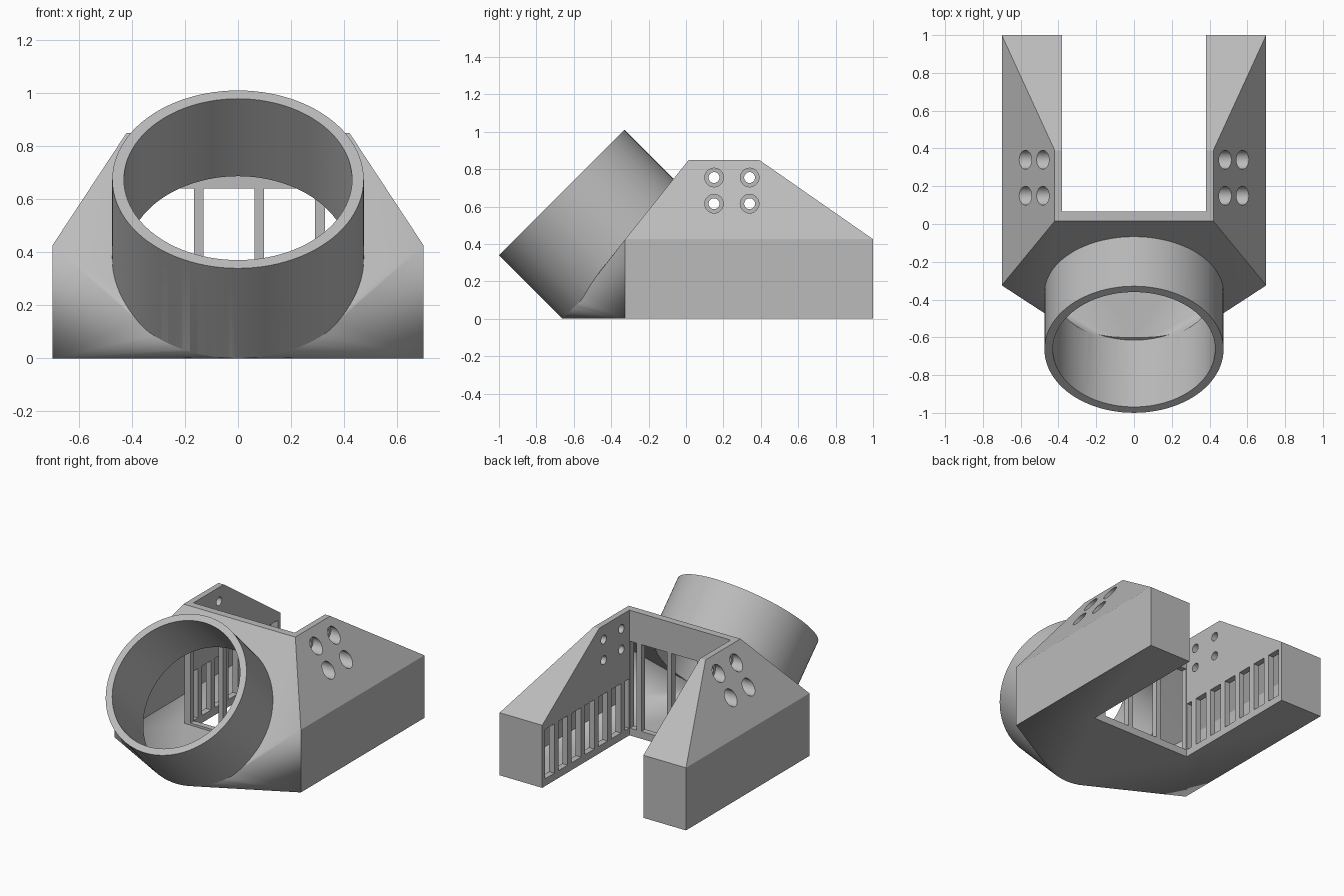
import bpy, bmesh, math
from mathutils import Vector, Matrix

if "Cube" in bpy.data.objects:
    bpy.data.objects.remove(bpy.data.objects["Cube"], do_unlink=True)

grey = bpy.data.materials.new("plain grey")
grey.use_nodes = True
colour = (0.5, 0.5, 0.5, 1)
grey.diffuse_color = colour
grey.node_tree.nodes["Principled BSDF"].inputs["Base Color"].default_value = colour

SEGMENTS = 96
TUBE_R, BORE_R = 0.474, 0.43
AXIS = Vector((0, -1, 1)).normalized()      # inlet points up and forward
BASE = Vector((0, -0.325, TUBE_R * math.sqrt(0.5)))
TUBE_LENGTH = 0.48


def finish(name, bm):
    bmesh.ops.recalc_face_normals(bm, faces=bm.faces)
    mesh = bpy.data.meshes.new(name)
    bm.to_mesh(mesh)
    bm.free()
    mesh.materials.append(grey)
    ob = bpy.data.objects.new(name, mesh)
    bpy.context.collection.objects.link(ob)
    return ob


def box(name, low, high):
    low, high = Vector(low), Vector(high)
    bm = bmesh.new()
    place = Matrix.Translation((low + high) / 2) @ Matrix.Diagonal((high - low).to_4d())
    bmesh.ops.create_cube(bm, size=1, matrix=place)
    return finish(name, bm)


def rod(name, start, end, radius, segments=SEGMENTS):
    start, end = Vector(start), Vector(end)
    turn = (end - start).to_track_quat('Z', 'Y').to_matrix().to_4x4()
    bm = bmesh.new()
    bmesh.ops.create_cone(bm, cap_ends=True, segments=segments, radius1=radius, radius2=radius,
                          depth=(end - start).length,
                          matrix=Matrix.Translation((start + end) / 2) @ turn)
    return finish(name, bm)


def duct_hull(name, corners, radius):
    """Convex skin over mirrored corners and the tilted inlet circle."""
    bm = bmesh.new()
    for x, y, z in corners:
        bm.verts.new((x, y, z))
        bm.verts.new((-x, y, z))
    turn = AXIS.to_track_quat('Z', 'Y').to_matrix().to_4x4()
    bmesh.ops.create_circle(bm, segments=SEGMENTS, radius=radius,
                            matrix=Matrix.Translation(BASE) @ turn)
    result = bmesh.ops.convex_hull(bm, input=bm.verts)
    spare = [v for v in bm.verts if not any(f.normal.length > 0 for f in v.link_faces)]
    bmesh.ops.delete(bm, geom=spare, context='VERTS')
    bmesh.ops.dissolve_limit(bm, angle_limit=0.002, verts=bm.verts, edges=bm.edges)
    return finish(name, bm)


def combine(target, tool, operation='DIFFERENCE'):
    mod = target.modifiers.new("combine", 'BOOLEAN')
    mod.operation, mod.solver, mod.object = operation, 'EXACT', tool
    bpy.context.view_layer.objects.active = target
    bpy.ops.object.modifier_apply(modifier=mod.name)
    bpy.data.objects.remove(tool, do_unlink=True)


# Outer body with the channel between the two arms
body = duct_hull("duct_body", [
    (0.70, -0.325, 0), (0.70, -0.325, 0.425), (0.42, 0.015, 0.85),
    (0.42, 0.39, 0.85), (0.70, 1, 0.425), (0.70, 1, 0)], TUBE_R)
combine(body, rod("inlet_tube", BASE, BASE + AXIS * TUBE_LENGTH, TUBE_R), 'UNION')
combine(body, box("channel", (-0.38, 0.065, -0.1), (0.38, 1.2, 1.2)))

# Hollow inside, leaving walls and solid screw pillars
cavity = duct_hull("cavity", [
    (0.66, -0.30, 0.04), (0.66, -0.30, 0.385), (0.40, 0.02, 0.79),
    (0.40, 0.37, 0.79), (0.66, 0.96, 0.385), (0.66, 0.96, 0.04)], BORE_R)
combine(cavity, box("channel_walls", (-0.42, 0.025, -0.1), (0.42, 1.2, 1.2)))
screws = [(side, y, z) for side in (-1, 1) for y in (0.15, 0.34) for z in (0.615, 0.755)]
for side, y, z in screws:
    combine(cavity, rod("pillar", (side * 0.41, y, z), (side * 0.8, y, z), 0.065, 32))
combine(body, cavity)
combine(body, rod("bore", BASE - AXIS * 0.02, BASE + AXIS * 0.6, BORE_R))

# Counterbored screw holes through the sloped sides
for side, y, z in screws:
    combine(body, rod("counterbore", (side * 0.425, y, z), (side * 0.8, y, z), 0.05, 32))
    combine(body, rod("screw_hole", (side * 0.3, y, z), (side * 0.5, y, z), 0.029, 32))

# Air slots along both inner walls
for side in (-1, 1):
    for i in range(7):
        top = 0.97 - 0.143 * i
        xs = sorted((side * 0.35, side * 0.43))
        combine(body, box("slot", (xs[0], max(top - 0.1, 0.07), 0.05), (xs[1], top, 0.385)))

# Windows between the bars of the cross wall
for left, right in ((-0.375, -0.165), (-0.13, 0.062), (0.098, 0.29), (0.328, 0.375)):
    combine(body, box("window", (left, 0.01, 0.05), (right, 0.1, 0.64)))

bpy.ops.object.select_all(action='DESELECT')
body.select_set(True)
bpy.context.view_layer.objects.active = body
bpy.ops.object.shade_smooth_by_angle(angle=math.radians(20))
